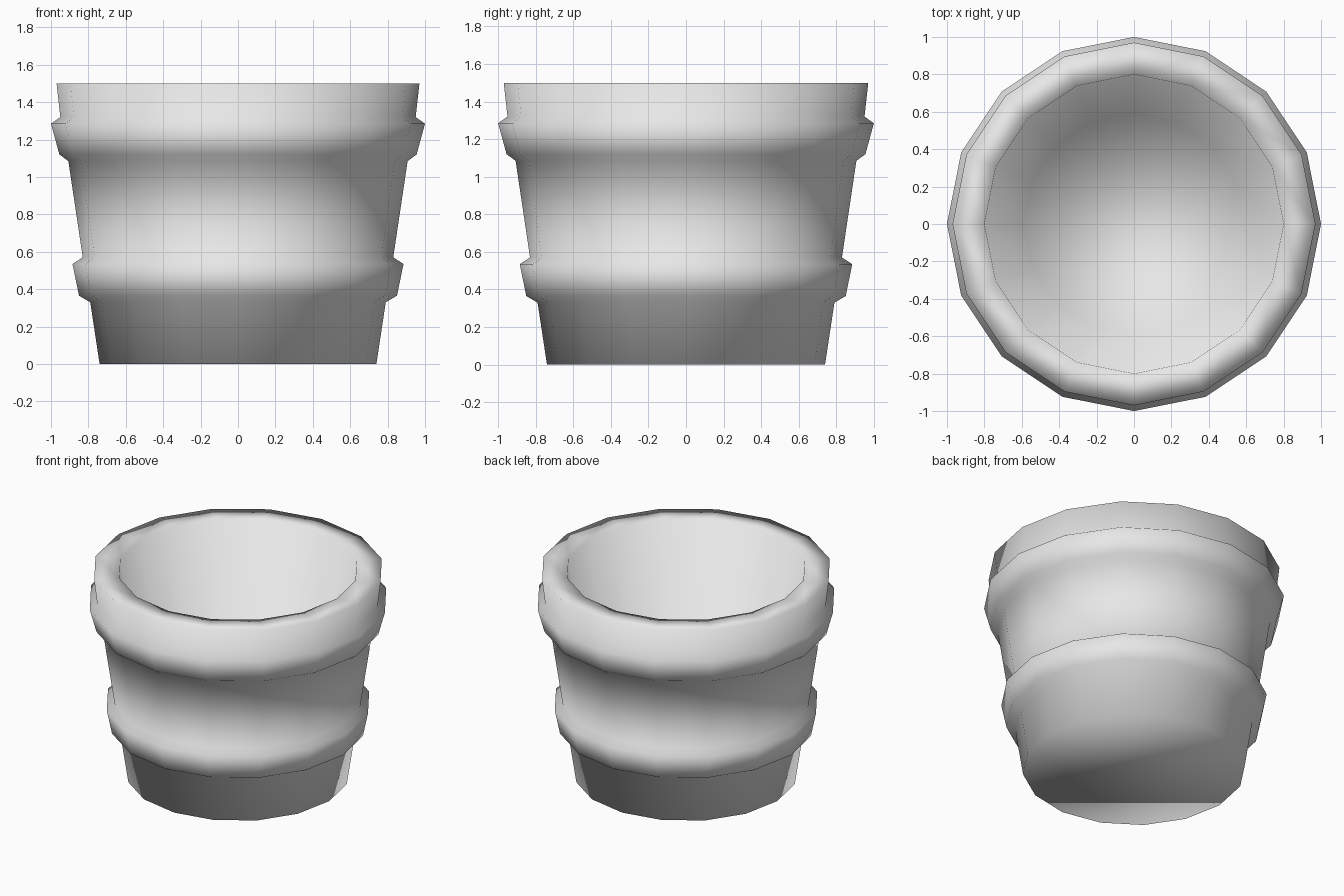
import bpy, bmesh
from math import cos, sin, tau

SIDES = 16

cube = bpy.data.objects.get("Cube")
if cube:
    bpy.data.objects.remove(cube, do_unlink=True)

# Single pale grey material
grey = bpy.data.materials.new("pale_grey")
grey.use_nodes = True
colour = (0.8, 0.8, 0.8, 1)
grey.diffuse_color = colour
grey.node_tree.nodes["Principled BSDF"].inputs["Base Color"].default_value = colour

# Pot profile (radius, height): outer wall with two bands, rim, inner wall
profile = [
    (0.74, 0), (0.79, 0.33),
    (0.85, 0.365), (0.885, 0.535), (0.83, 0.57),      # lower band
    (0.907, 1.085), (0.955, 1.12), (1.0, 1.285), (0.95, 1.32),  # upper band
    (0.97, 1.5), (0.8, 1.5),                          # rim
    (0.59, 0.12),                                     # inner floor edge
]


def lathe(name, points, material):
    """Revolve a profile about z and close both ends with flat caps."""
    bm = bmesh.new()
    rings = [[bm.verts.new((r * cos(tau * i / SIDES), r * sin(tau * i / SIDES), z))
              for i in range(SIDES)] for r, z in points]
    for low, high in zip(rings, rings[1:]):
        for i in range(SIDES):
            j = (i + 1) % SIDES
            bm.faces.new((low[i], low[j], high[j], high[i]))
    bm.faces.new(rings[0][::-1])   # underside
    bm.faces.new(rings[-1])        # inner floor
    for face in bm.faces:
        face.smooth = True
    mesh = bpy.data.meshes.new(name)
    bm.to_mesh(mesh)
    bm.free()
    mesh.materials.append(material)
    obj = bpy.data.objects.new(name, mesh)
    bpy.context.collection.objects.link(obj)
    return obj


lathe("pot", profile, grey)
